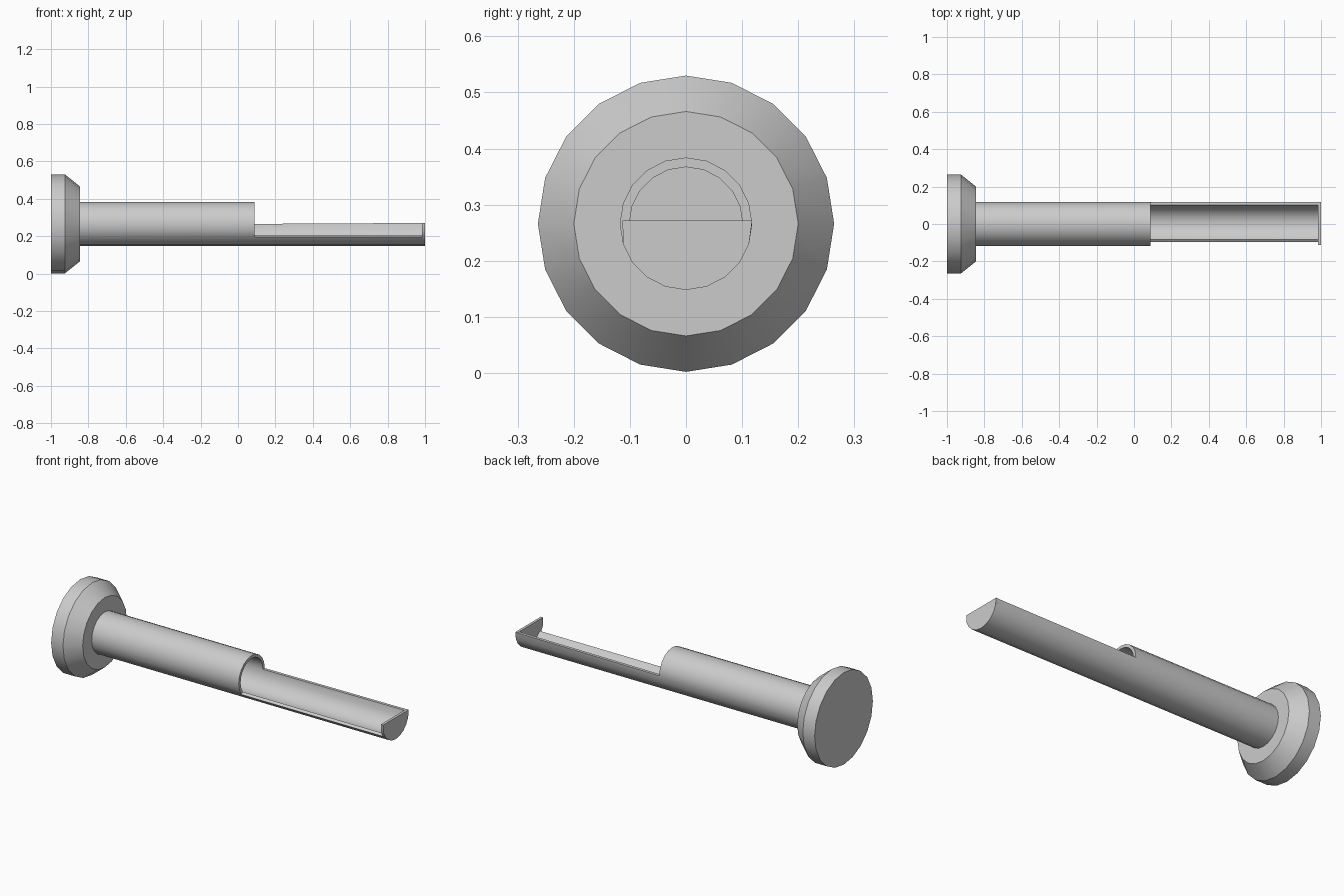
import bpy, bmesh, math

if "Cube" in bpy.data.objects:
    bpy.data.objects.remove(bpy.data.objects["Cube"])

N = 20            # sides of every round part
CZ = 0.266        # height of the long axis
OUTER, INNER = 0.118, 0.101


def ring(bm, x, r, first=0, last=N - 1):
    """Vertices first..last of an N-gon of radius r in the plane at x."""
    out = []
    for k in range(first, last + 1):
        a = 2 * math.pi * k / N
        out.append(bm.verts.new((x, r * math.cos(a), CZ + r * math.sin(a))))
    return out


def bridge(bm, a, b, closed=True):
    n = len(a)
    for i in range(n if closed else n - 1):
        j = (i + 1) % n
        bm.faces.new((a[i], a[j], b[j], b[i]))


def finish(bm, name):
    bmesh.ops.recalc_face_normals(bm, faces=bm.faces)
    me = bpy.data.meshes.new(name)
    bm.to_mesh(me)
    bm.free()
    ob = bpy.data.objects.new(name, me)
    bpy.context.collection.objects.link(ob)
    bpy.ops.object.select_all(action='DESELECT')
    ob.select_set(True)
    bpy.context.view_layer.objects.active = ob
    bpy.ops.object.shade_smooth_by_angle(angle=math.radians(30))


# Round head with a chamfered front
bm = bmesh.new()
rings = [ring(bm, x, r) for x, r in ((-1, 0.264), (-0.925, 0.264), (-0.845, 0.2))]
for a, b in zip(rings, rings[1:]):
    bridge(bm, a, b)
bm.faces.new(rings[0])
bm.faces.new(rings[-1])
finish(bm, "head")

# Hollow shaft that continues as an open trough
CUT = 12          # step of the low front rim (the back rim is at step 20 = 0)
bm = bmesh.new()
o0, o1 = ring(bm, -0.845, OUTER), ring(bm, 0.087, OUTER)
i0, i1 = ring(bm, -0.845, INNER), ring(bm, 0.087, INNER)
bridge(bm, o0, o1)
bridge(bm, i0, i1)
bridge(bm, o1[:CUT + 1], i1[:CUT + 1], closed=False)
bridge(bm, o0, i0)
o2 = ring(bm, 0.99, OUTER, CUT, N)
i2 = ring(bm, 0.99, INNER, CUT, N)
o2[-1].co.z = i2[-1].co.z = 0.271
oa, ia = o1[CUT:] + o1[:1], i1[CUT:] + i1[:1]
bridge(bm, oa, o2, closed=False)
bridge(bm, ia, i2, closed=False)
bridge(bm, o2, i2, closed=False)
for k in (0, -1):
    bm.faces.new((oa[k], o2[k], i2[k], ia[k]))
finish(bm, "shaft_and_trough")

# Half-round plate closing the trough
bm = bmesh.new()
a, b = (ring(bm, x, OUTER, N // 2, N) for x in (0.985, 1.0))
for loop in (a, b):
    loop[0].co.y = -0.113
    loop[0].co.z = loop[-1].co.z = 0.272
bridge(bm, a, b)
bm.faces.new(a)
bm.faces.new(b)
finish(bm, "end_plate")
